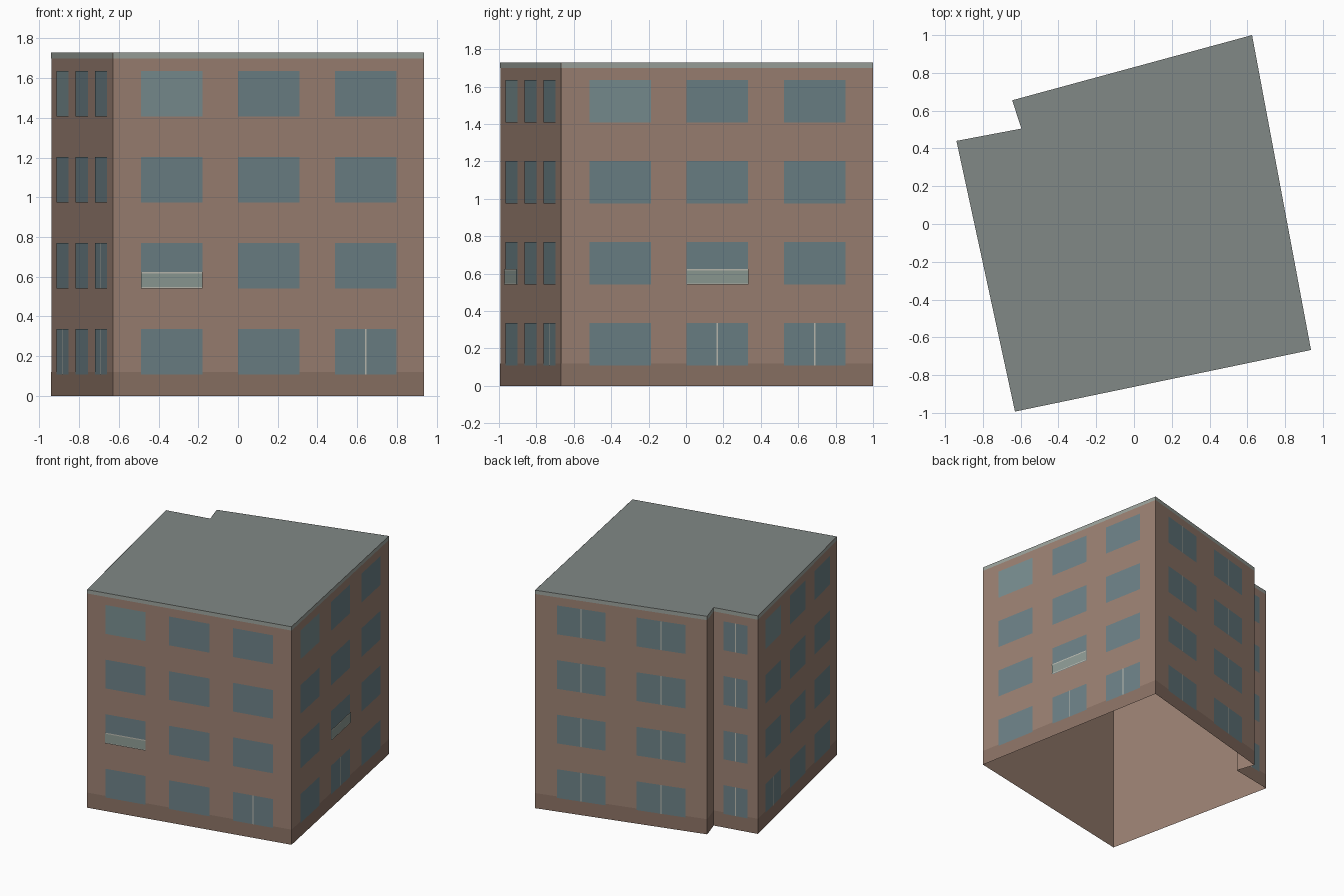
import bpy, bmesh
from mathutils import Vector

if "Cube" in bpy.data.objects:
    bpy.data.objects.remove(bpy.data.objects["Cube"])

H = 1.73
# footprint corners, counter-clockwise from front left
PLAN = [Vector(p) for p in ((-.63, -.993), (.937, -.667), (.625, 1.0),
                            (-.645, .655), (-.596, .505), (-.94, .44))]
ROWS = [(.108, .336), (.541, .769), (.974, 1.202), (1.407, 1.636)]
THREE = [(.090, .287), (.402, .599), (.714, .911)]
TWO = [(.127, .41), (.59, .873)]


def material(name, rgb):
    m = bpy.data.materials.new(name)
    m.diffuse_color = (*rgb, 1)
    m.use_nodes = True
    m.node_tree.nodes["Principled BSDF"].inputs["Base Color"].default_value = m.diffuse_color
    return m


BRICK = material("brick", (.33, .22, .17))
BASE = material("base_stone", (.26, .17, .13))
GLASS = material("glass", (.15, .22, .24))
PALE = material("pale_glass", (.19, .27, .28))
ROOF = material("roofing", (.22, .25, .24))
TRIM = material("trim", (.33, .36, .33))
PANEL = material("rail_panel", (.27, .33, .30))
METAL = material("light_metal", (.5, .5, .44))


def make(name, faces, mat):
    bm = bmesh.new()
    for f in faces:
        bm.faces.new([bm.verts.new(v) for v in f])
    bmesh.ops.remove_doubles(bm, verts=bm.verts, dist=1e-5)
    me = bpy.data.meshes.new(name)
    bm.to_mesh(me)
    bm.free()
    me.materials.append(mat)
    ob = bpy.data.objects.new(name, me)
    bpy.context.collection.objects.link(ob)


def patch(wall, u0, u1, z0, z1, out=0.0):
    """Rectangle on a wall, u as a fraction of its length."""
    a, b = PLAN[wall], PLAN[(wall + 1) % len(PLAN)]
    d = (b - a).normalized()
    n = Vector((d.y, -d.x)) * out
    p, q = a.lerp(b, u0) + n, a.lerp(b, u1) + n
    return [(*p, z0), (*q, z0), (*q, z1), (*p, z1)]


def band(z0, z1, out=0.0):
    return [patch(i, 0, 1, z0, z1, out) for i in range(len(PLAN))]


# shell: walls open underneath, flat roof, base and parapet bands
make("walls", band(0, H), BRICK)
make("roof", [[(p.x, p.y, H) for p in PLAN]], ROOF)
make("base_band", band(0, .12, .001), BASE)
make("parapet_band", band(1.70, H, .001), TRIM)

# windows: wall index -> columns, and the (row, column) pairs with a mullion
every = lambda cols: {(r, c) for r in range(4) for c in range(cols)}
SIDES = {
    "front": (0, THREE, {(0, 2)}),
    "right": (1, THREE, {(0, 1), (0, 2)}),
    "back": (2, TWO, every(2)),
    "back_step": (4, [(.23, .77)], every(1)),
    "left": (5, THREE, {(0, 0), (0, 2), (1, 2)}),
}
for side, (wall, cols, split) in SIDES.items():
    panes, pale, bars = [], [], []
    length = (PLAN[(wall + 1) % len(PLAN)] - PLAN[wall]).length
    for r, (z0, z1) in enumerate(ROWS):
        for c, (u0, u1) in enumerate(cols):
            lit = len(cols) == 3 and (r, c) == (3, 0)
            (pale if lit else panes).append(patch(wall, u0, u1, z0, z1, .002))
            if (r, c) in split:
                m, h = (u0 + u1) / 2, .004 / length
                bars.append(patch(wall, m - h, m + h, z0, z1, .003))
    make(side + "_windows", panes, GLASS)
    if pale:
        make(side + "_pale_window", pale, PALE)
    make(side + "_mullions", bars, METAL)

# window railings on the second floor
for side, wall, col in (("front", 0, 0), ("right", 1, 1)):
    u0, u1 = THREE[col]
    make(side + "_railing_panel", [patch(wall, u0, u1, .541, .625, .008)], PANEL)
    make(side + "_railing_bars", [patch(wall, u0, u1, .541, .547, .009),
                                  patch(wall, u0, u1, .617, .625, .009)], METAL)
